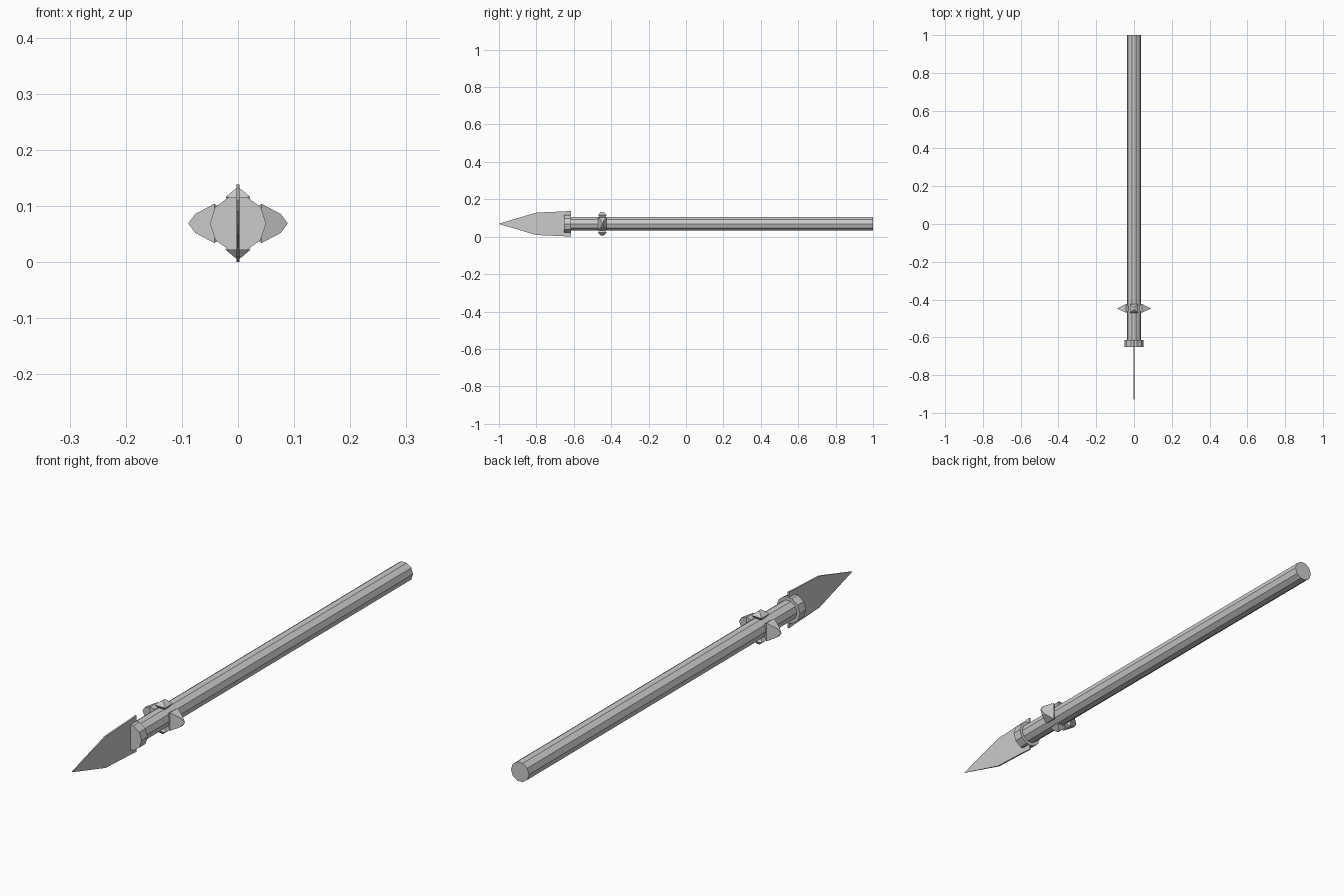
import bpy, bmesh, math
from mathutils import Matrix, Vector

if "Cube" in bpy.data.objects:
    bpy.data.objects.remove(bpy.data.objects["Cube"])

ZC = 0.069  # height of the spear axis


def finish(name, bm):
    bmesh.ops.recalc_face_normals(bm, faces=bm.faces[:])
    me = bpy.data.meshes.new(name)
    bm.to_mesh(me)
    bm.free()
    ob = bpy.data.objects.new(name, me)
    bpy.context.collection.objects.link(ob)
    return ob


def loft(name, rings, rot=Matrix()):
    """Skin a stack of equal-sized point rings and cap both ends."""
    bm = bmesh.new()
    loops = [[bm.verts.new(rot @ Vector(p) + Vector((0, 0, ZC))) for p in r] for r in rings]
    n = len(loops[0])
    for a, b in zip(loops, loops[1:]):
        for i in range(n):
            j = (i + 1) % n
            bm.faces.new((a[i], a[j], b[j], b[i]))
    bm.faces.new(loops[0])
    bm.faces.new(loops[-1])
    return finish(name, bm)


def prism(name, r, y0, y1, sides=10):
    ring = [(r * math.cos(math.tau * i / sides), r * math.sin(math.tau * i / sides))
            for i in range(sides)]
    return loft(name, [[(x, y, z) for x, z in ring] for y in (y0, y1)])


def stud(name, sections, angle):
    """Faceted stud pointing out from the shaft: (distance, half width, half depth)."""
    rings = [[(d, -0.447 + sy * hy, sz * hw)
              for sy, sz in ((-1, -1), (1, -1), (1, 1), (-1, 1))]
             for d, hw, hy in sections]
    return loft(name, rings, Matrix.Rotation(angle, 3, 'Y').to_4x4())


# Shaft and the collar that holds the blade
prism("shaft", 0.038, -0.64, 1.0)
prism("collar", 0.050, -0.652, -0.615)

# Large side studs, small top and bottom studs
side = [(0.028, 0.025, 0.014), (0.042, 0.035, 0.023), (0.076, 0.017, 0.007), (0.088, 0.001, 0.001)]
small = [(0.032, 0.012, 0.012), (0.047, 0.022, 0.023), (0.059, 0.008, 0.012), (0.063, 0.002, 0.008)]
for i, name in enumerate(("right_stud", "bottom_stud", "left_stud", "top_stud")):
    stud(name, small if i % 2 else side, i * math.pi / 2)

# Thin leaf blade: (y, half height, half thickness), tapering to the tip
blade = [(-0.615, 0.069, 0.003), (-0.66, 0.066, 0.003), (-0.80, 0.060, 0.003), (-1.0, 0.001, 0.0004)]
loft("blade", [[(-t, y, -h), (t, y, -h), (t, y, h), (-t, y, h)] for y, h, t in blade])
